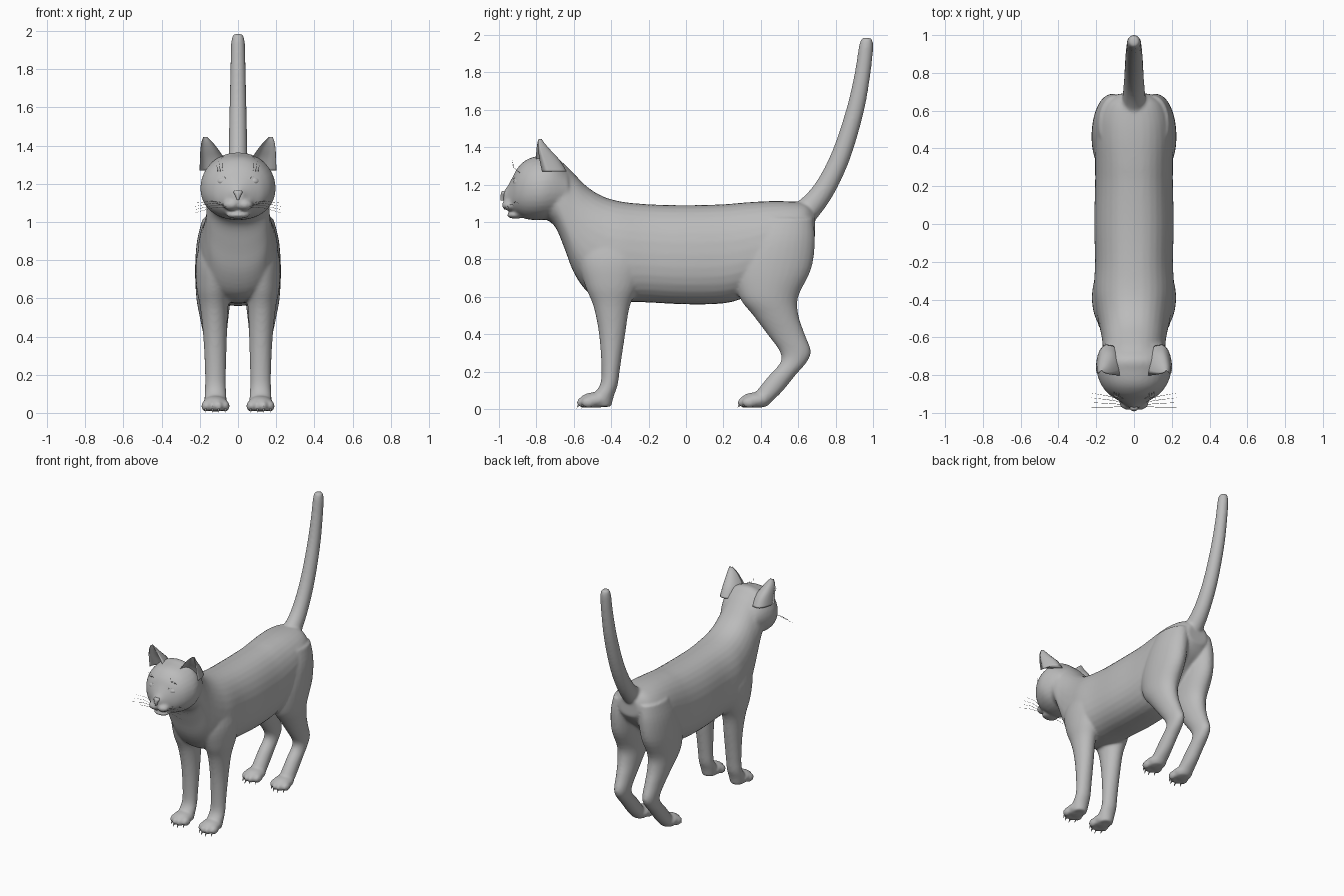
import bpy, bmesh, math
from mathutils import Vector

if "Cube" in bpy.data.objects:
    bpy.data.objects.remove(bpy.data.objects["Cube"])

fur = bpy.data.materials.new("grey fur")
fur.diffuse_color = (0.5, 0.5, 0.5, 1)
fur.use_nodes = True
fur.node_tree.nodes["Principled BSDF"].inputs["Base Color"].default_value = fur.diffuse_color


def finish(name, bm):
    bmesh.ops.recalc_face_normals(bm, faces=bm.faces)
    me = bpy.data.meshes.new(name)
    bm.to_mesh(me)
    bm.free()
    me.materials.append(fur)
    for p in me.polygons:
        p.use_smooth = True
    ob = bpy.data.objects.new(name, me)
    bpy.context.collection.objects.link(ob)
    return ob


def spline(keys, steps=4):
    """Smoothly fill in between key sections."""
    out = []
    for i in range(len(keys) - 1):
        a, b = keys[max(i - 1, 0)], keys[i]
        c, d = keys[i + 1], keys[min(i + 2, len(keys) - 1)]
        for s in range(steps):
            t = s / steps
            out.append([0.5 * (2 * q + (r - p) * t + (2 * p - 5 * q + 4 * r - w) * t * t
                               + (3 * q - p - 3 * r + w) * t ** 3)
                        for p, q, r, w in zip(a, b, c, d)])
    return out + [list(keys[-1])]


def skin(bm, rings):
    loops = [[bm.verts.new(p) for p in ring] for ring in rings]
    n = len(loops[0])
    for a, b in zip(loops, loops[1:]):
        for i in range(n):
            j = (i + 1) % n
            bm.faces.new((a[i], a[j], b[j], b[i]))
    bm.faces.new(loops[0][::-1])
    bm.faces.new(loops[-1])


def circle(n=28, power=1.0):
    for i in range(n):
        a = math.tau * i / n
        c, s = math.cos(a), math.sin(a)
        yield math.copysign(abs(c) ** power, c), math.copysign(abs(s) ** power, s)


def lengthwise(bm, keys, power=1.0, taper=0.0):
    """Sections (y, bottom, top, half width) across the y axis."""
    skin(bm, [[(w * c * (1 - taper * s), y, (lo + hi) / 2 + (hi - lo) / 2 * s)
               for c, s in circle(32, power)] for y, lo, hi, w in spline(keys)])


def upright(bm, keys, side):
    """Sections (z, front, back, x, half width) across the z axis."""
    skin(bm, [[(side * (x + w * c), (f + b) / 2 + (b - f) / 2 * s, z)
               for c, s in circle()] for z, f, b, x, w in spline(keys)])


def blob(bm, centre, radii):
    vs = bmesh.ops.create_uvsphere(bm, u_segments=20, v_segments=12, radius=1)["verts"]
    for v in vs:
        v.co = Vector(a + b * r for a, b, r in zip(centre, v.co, radii))


def whisker(name, points, radius):
    cu = bpy.data.curves.new(name, "CURVE")
    cu.dimensions = "3D"
    cu.bevel_depth = radius
    cu.bevel_resolution = 0
    for pts in points:
        sp = cu.splines.new("POLY")
        sp.points.add(len(pts) - 1)
        for p, co in zip(sp.points, pts):
            p.co = (*co, 1)
        sp.points[-1].radius = 0.3
    cu.materials.append(fur)
    bpy.context.collection.objects.link(bpy.data.objects.new(name, cu))


bm = bmesh.new()
# Torso and neck
lengthwise(bm, [(-.76, 1.02, 1.35, .15), (-.70, .975, 1.345, .16), (-.65, .86, 1.31, .165),
                (-.60, .73, 1.26, .17), (-.53, .63, 1.19, .185), (-.45, .59, 1.14, .20),
                (-.35, .575, 1.11, .212), (-.2, .57, 1.095, .205), (0, .56, 1.09, .21),
                (.2, .565, 1.095, .205), (.32, .60, 1.105, .205), (.45, .68, 1.112, .205),
                (.56, .78, 1.11, .19), (.64, .85, 1.10, .15), (.69, .92, 1.06, .08)], .85, .08)
# Head and bridge of the nose
lengthwise(bm, [(-.975, 1.11, 1.165, .025), (-.955, 1.075, 1.19, .05), (-.93, 1.055, 1.235, .09),
                (-.90, 1.035, 1.29, .135), (-.85, 1.015, 1.335, .174), (-.78, 1.01, 1.355, .197),
                (-.71, 1.02, 1.36, .185), (-.63, 1.06, 1.28, .15)], .95, .04)
# Chin and muzzle pads
blob(bm, (0, -.912, 1.037), (.062, .045, .02))
for s in (1, -1):
    blob(bm, (s * .034, -.943, 1.09), (.045, .042, .03))
    # Front legs
    upright(bm, [(.95, -.55, -.20, .11, .07), (.80, -.575, -.20, .125, .095),
                 (.66, -.54, -.25, .128, .09), (.55, -.495, -.30, .125, .073),
                 (.40, -.465, -.325, .12, .062), (.22, -.452, -.352, .118, .055),
                 (.13, -.46, -.365, .118, .055), (.07, -.50, -.385, .118, .058),
                 (.012, -.51, -.40, .118, .05)], s)
    # Hind legs
    upright(bm, [(1.02, .38, .68, .10, .085), (.90, .31, .69, .115, .10),
                 (.75, .26, .67, .125, .10), (.60, .285, .60, .128, .09),
                 (.50, .36, .602, .125, .075), (.40, .435, .635, .12, .06),
                 (.31, .50, .668, .118, .05), (.25, .505, .645, .118, .047),
                 (.18, .445, .585, .118, .05), (.10, .38, .52, .118, .052),
                 (.05, .34, .47, .118, .055), (.012, .34, .43, .118, .05)], s)
    # Paws and toes
    for heel in (-.47, .39):
        blob(bm, (s * .118, heel - .015, .048), (.068, .085, .042))
        for k in range(4):
            u = k - 1.5
            blob(bm, (s * .118 + u * .034, heel - .078 + .012 * u * u, .036), (.023, .04, .03))
# Tail
path = spline([(.58, 1.01, .08), (.66, 1.075, .066), (.745, 1.185, .057), (.83, 1.36, .052),
               (.905, 1.6, .047), (.945, 1.8, .042), (.963, 1.94, .038), (.967, 1.985, .026)])
rings = []
for i, (y, z, r) in enumerate(path):
    a, b = path[max(i - 1, 0)], path[min(i + 1, len(path) - 1)]
    t = Vector((0, b[0] - a[0], b[1] - a[1])).normalized()
    rings.append([(r * .95 * c, y - t.z * r * s, z + t.y * r * s) for c, s in circle()])
skin(bm, rings)
body = finish("body", bm)
rm = body.modifiers.new("blend", "REMESH")
rm.mode = "VOXEL"
rm.voxel_size = 0.009
rm.use_smooth_shade = True
sm = body.modifiers.new("soften", "SMOOTH")
sm.factor = 0.5
sm.iterations = 8

# Ears: crescent sections closing to a tip, hollow at the front
for s, label in ((1, "left"), (-1, "right")):
    bm = bmesh.new()
    rings = []
    for z, f, b, x, w in spline([(1.27, -.80, -.64, .128, .074), (1.33, -.802, -.675, .135, .064),
                                 (1.38, -.80, -.72, .15, .047), (1.42, -.795, -.755, .163, .028),
                                 (1.445, -.788, -.772, .172, .010)]):
        ring = []
        for c, q in circle(24):
            depth = (b - f) * (q if q >= 0 else -q * .55)
            ring.append((s * (x + w * c), f + depth + .03 * max(0, c) * (1.44 - z) / .17, z))
        rings.append(ring)
    skin(bm, rings)
    finish(label + "_ear", bm)

    # Eyes with a rim of lid
    bm = bmesh.new()
    blob(bm, (s * .081, -.897, 1.213), (.031, .026, .023))
    finish(label + "_eye", bm)
    bpy.ops.mesh.primitive_torus_add(major_segments=28, minor_segments=8, major_radius=.032,
                                     minor_radius=.005, location=(s * .081, -.908, 1.213),
                                     rotation=(math.pi / 2, 0, s * .5))
    lid = bpy.context.object
    lid.name = label + "_eyelid"
    lid.scale = (1, .75, 1)
    lid.data.materials.append(fur)
    bpy.ops.object.shade_smooth()

    # Whiskers and brow hairs
    whisker(label + "_whiskers",
            [[(s * .06, -.955 + .012 * k, 1.085 + .006 * k),
              (s * .14, -.95 + .02 * k, 1.085 + .012 * k),
              (s * .225, -.945 + .025 * k, 1.065 + .017 * k)] for k in range(-1, 3)], .0012)
    whisker(label + "_brow_hairs",
            [[(s * (.08 + .012 * k), -.885, 1.26), (s * (.082 + .014 * k), -.92, 1.29),
              (s * (.085 + .016 * k), -.93, 1.335 - .015 * k)] for k in range(3)], .001)

# Nose: rounded wedge, broad at the top
bm = bmesh.new()
skin(bm, [[(w * c, y + .014 * q, z) for c, q in circle(16)]
          for z, y, w in spline([(1.115, -.978, .006), (1.135, -.978, .013),
                                 (1.155, -.975, .023), (1.166, -.968, .016)])])
finish("nose", bm)

# Claws
bm = bmesh.new()
for s in (1, -1):
    for heel in (-.47, .39):
        for k in range(4):
            u = k - 1.5
            x, y = s * .118 + u * .034, heel - .108 + .012 * u * u
            skin(bm, [[(x + r * c, y + dy, z + r * q) for c, q in circle(8)]
                      for dy, z, r in ((.015, .026, .007), (-.004, .018, .005), (-.010, .003, .001))])
finish("claws", bm)
